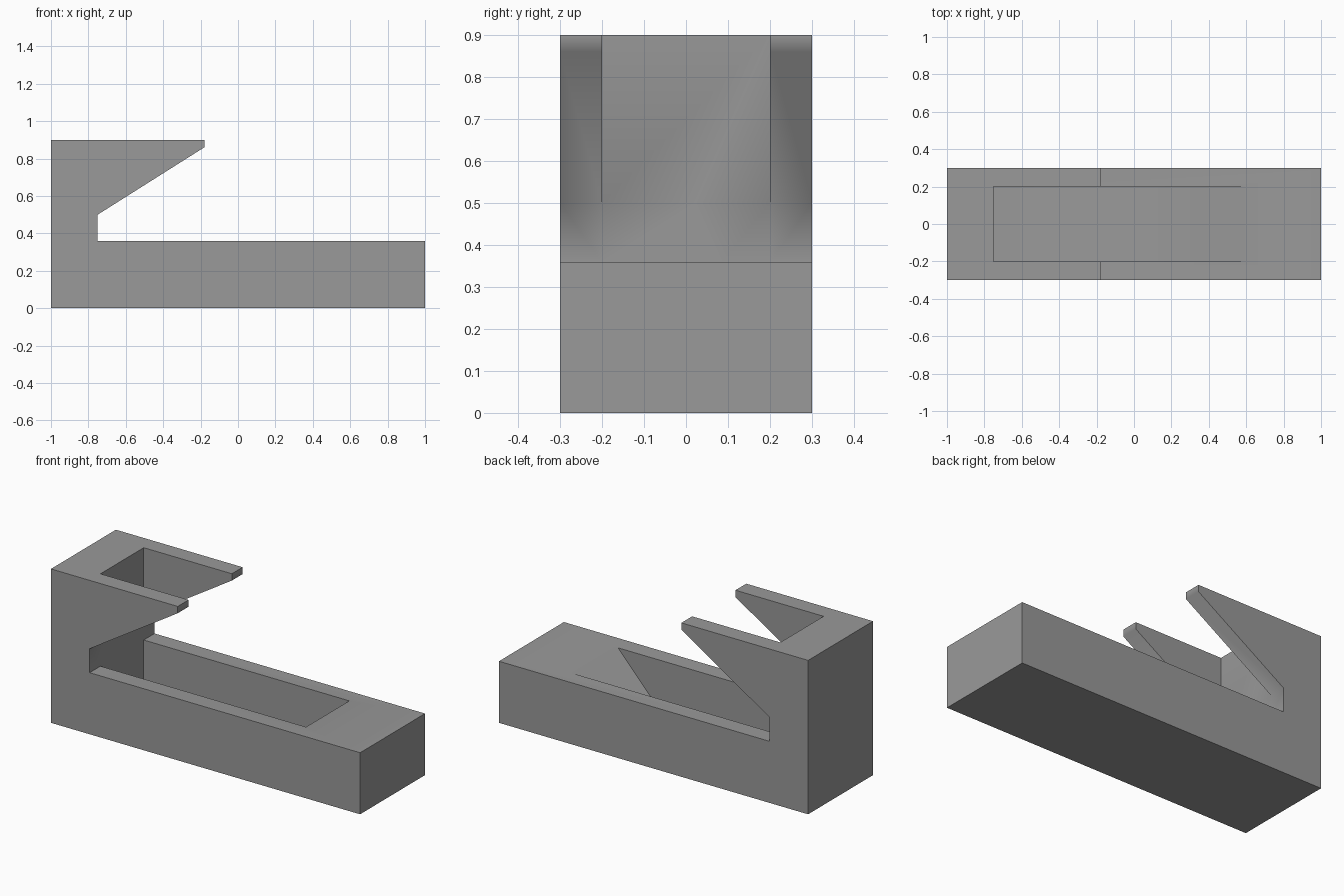
import bpy, bmesh, math

if "Cube" in bpy.data.objects:
    bpy.data.objects.remove(bpy.data.objects["Cube"], do_unlink=True)

grey = bpy.data.materials.new("plain_grey")
grey.use_nodes = True
colour = (0.32, 0.32, 0.32, 1)
grey.diffuse_color = colour
grey.node_tree.nodes["Principled BSDF"].inputs["Base Color"].default_value = colour


def extrude_profile(name, points, half_width):
    """Extrude an x-z outline along y, symmetric about the centre."""
    bm = bmesh.new()
    face = bm.faces.new([bm.verts.new((x, -half_width, z)) for x, z in points])
    side = bmesh.ops.extrude_face_region(bm, geom=[face])["geom"]
    verts = [v for v in side if isinstance(v, bmesh.types.BMVert)]
    bmesh.ops.translate(bm, verts=verts, vec=(0, 2 * half_width, 0))
    bmesh.ops.recalc_face_normals(bm, faces=bm.faces)
    mesh = bpy.data.meshes.new(name)
    bm.to_mesh(mesh)
    bm.free()
    mesh.materials.append(grey)
    obj = bpy.data.objects.new(name, mesh)
    bpy.context.collection.objects.link(obj)
    return obj


# Base, upright and overhanging arms in one side outline
throat = -0.75
stand = extrude_profile("stand_body", [
    (-1, 0), (1, 0), (1, 0.36), (throat, 0.36), (throat, 0.5),
    (-0.18, 0.86), (-0.18, 0.9), (-1, 0.9)], 0.3)

# Slot that splits the arms and sinks a ramped recess into the base
cutter = extrude_profile("slot_cutter", [
    (throat, 0.1), (0.34, 0.1), (0.58, 0.36), (0.58, 1), (throat, 1)], 0.2)
cutter.hide_render = True

cut = stand.modifiers.new("slot", 'BOOLEAN')
cut.operation = 'DIFFERENCE'
cut.solver = 'EXACT'
cut.object = cutter
bpy.ops.object.select_all(action='DESELECT')
stand.select_set(True)
bpy.context.view_layer.objects.active = stand
bpy.ops.object.modifier_apply(modifier=cut.name)
bpy.data.objects.remove(cutter, do_unlink=True)

# Shallow bends blend softly, square corners stay crisp
bpy.ops.object.shade_smooth_by_angle(angle=math.radians(60))
